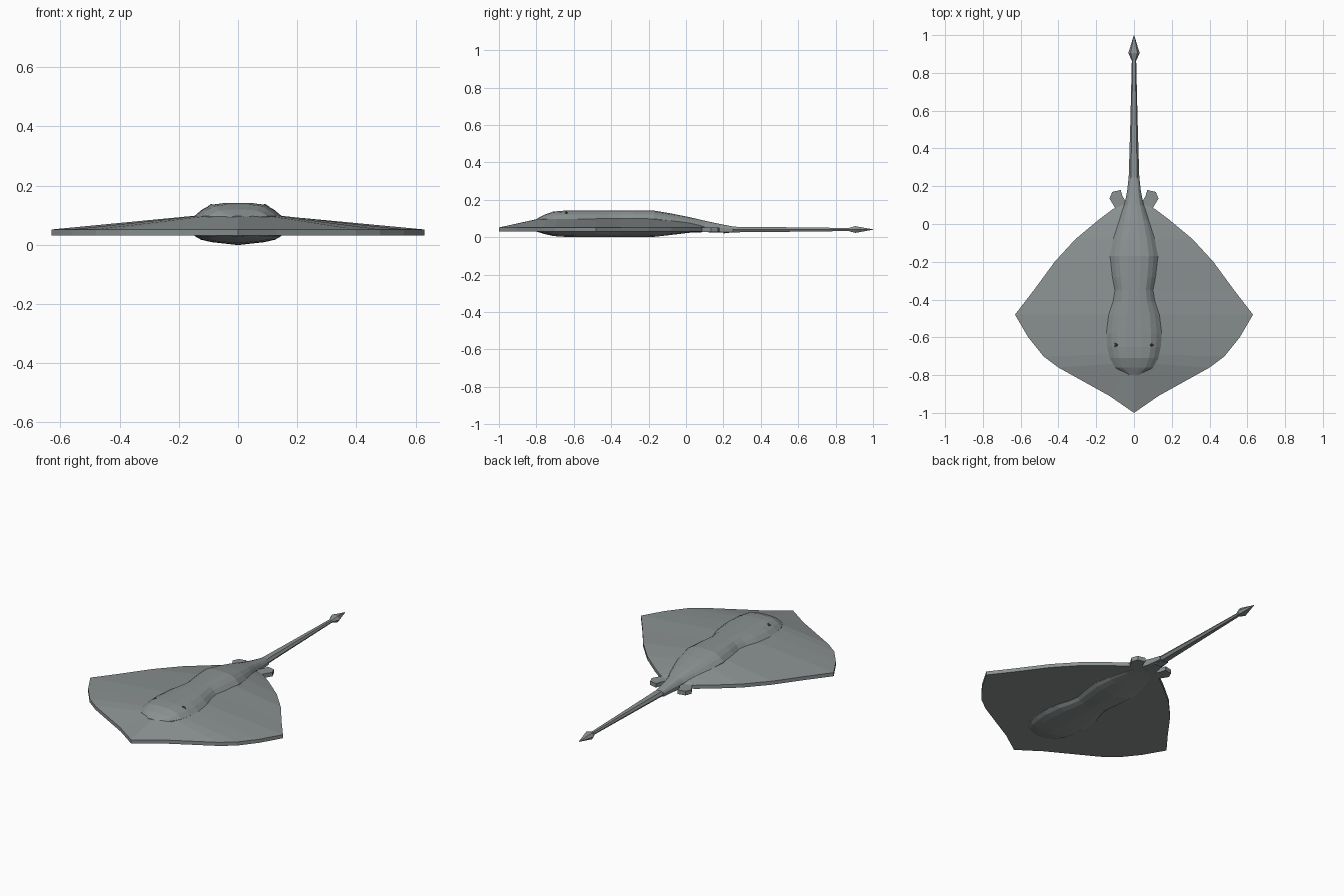
import bpy, bmesh, math
from mathutils import Matrix

if "Cube" in bpy.data.objects:
    bpy.data.objects.remove(bpy.data.objects["Cube"])


def material(name, colour):
    m = bpy.data.materials.new(name)
    m.diffuse_color = (*colour, 1)
    m.use_nodes = True
    m.node_tree.nodes["Principled BSDF"].inputs["Base Color"].default_value = m.diffuse_color
    return m


SKIN = material("slate_skin", (.255, .28, .28))
EYE = material("dark_eye", (.06, .065, .07))


def finish(bm, name, mat=SKIN):
    bmesh.ops.recalc_face_normals(bm, faces=bm.faces)
    mesh = bpy.data.meshes.new(name)
    bm.to_mesh(mesh)
    bm.free()
    mesh.materials.append(mat)
    ob = bpy.data.objects.new(name, mesh)
    bpy.context.collection.objects.link(ob)
    return ob


def loft(name, rings, cap_end=True):
    """Skin a list of closed rings with equal point counts and cap the ends."""
    bm = bmesh.new()
    vs = [[bm.verts.new(p) for p in r] for r in rings]
    n = len(vs[0])
    for a, b in zip(vs, vs[1:]):
        for i in range(n):
            j = (i + 1) % n
            bm.faces.new((a[i], a[j], b[j], b[i]))
    bm.faces.new(vs[0])
    if cap_end:
        bm.faces.new(vs[-1])
    bmesh.ops.remove_doubles(bm, verts=bm.verts, dist=0.0005)
    return finish(bm, name)


def both(half):
    """Mirror a right-hand contour that starts on the centre line."""
    return half + [(-p[0],) + tuple(p[1:]) for p in reversed(half[1:])]


# Wing disc: flat underside, thin rim, upper skin rising to meet the body
outer = [(0, -1), (.13, -.91), (.40, -.76), (.48, -.70), (.56, -.60), (.63, -.48),
         (.53, -.35), (.42, -.20), (.31, -.08), (.19, .02), (.11, .08), (.03, .11)]
inner = [(0, -.79, .098), (.05, -.78, .098), (.10, -.74, .098), (.123, -.69, .099),
         (.14, -.60, .099), (.13, -.48, .099), (.095, -.35, .10), (.12, -.20, .099),
         (.10, -.08, .09), (.07, .02, .077), (.05, .065, .068), (.02, .10, .06)]
loft("wing_disc", [both([(x, y, .031) for x, y in outer]),
                   both([(x, y, .052) for x, y in outer]),
                   both(inner)], cap_end=False)

# Body: y, half width, shoulder height, top, belly edge, bottom
stations = [(-.80, .03, .090, .097, .032, .030), (-.76, .10, .097, .119, .03, .018),
            (-.71, .128, .098, .137, .03, .006), (-.65, .142, .098, .142, .03, .002),
            (-.58, .147, .098, .142, .03, 0), (-.48, .135, .098, .142, .03, 0),
            (-.41, .112, .098, .142, .03, 0), (-.35, .102, .098, .142, .03, 0),
            (-.28, .115, .098, .142, .03, 0), (-.17, .127, .098, .142, .03, .002),
            (-.08, .11, .088, .127, .03, .012), (.02, .08, .073, .107, .03, .024),
            (.10, .052, .058, .088, .03, .027), (.17, .037, .05, .073, .028, .025),
            (.25, .028, .046, .057, .028, .024)]
low_shape = [(.05, 1), (.6, .7), (.85, .42), (1, 0)]
top_shape = [(1, 0), (.82, .5), (.62, .85), (.28, 1)]
rings = []
for y, w, zs, zt, zb, zl in stations:
    right = [(u * w, y, zb + (zl - zb) * v) for u, v in low_shape]
    right += [(u * w, y, zs + (zt - zs) * v) for u, v in top_shape]
    rings.append(right + [(-x, yy, z) for x, yy, z in reversed(right)])
loft("body", rings)


# Tail with its spear tip: y, half width, half height
def hexagon(y, w, h, z=.041):
    return [(w * a, y, z + h * b) for a, b in
            ((1, 0), (.6, 1), (-.6, 1), (-1, 0), (-.6, -1), (.6, -1))]


loft("tail", [hexagon(*s) for s in ((.20, .033, .021), (.25, .028, .015),
                                    (.55, .019, .012), (.89, .011, .008))])
loft("tail_tip", [hexagon(*s) for s in ((.865, .012, .007), (.905, .030, .018),
                                        (1.0, .001, .001))])

# Pelvic fins beside the tail root
fin = [(.02, .06), (.033, .10), (.062, .15), (.07, .18), (.115, .17), (.13, .135), (.10, .085)]
for side, s in (("right", 1), ("left", -1)):
    loft(side + "_pelvic_fin", [[(s * x, y, z) for x, y in fin] for z in (.028, .052)])

    # Eyes
    bm = bmesh.new()
    bmesh.ops.create_icosphere(bm, subdivisions=1, radius=.018,
                               matrix=Matrix.Translation((s * .09, -.64, .121)))
    finish(bm, side + "_eye", EYE)
